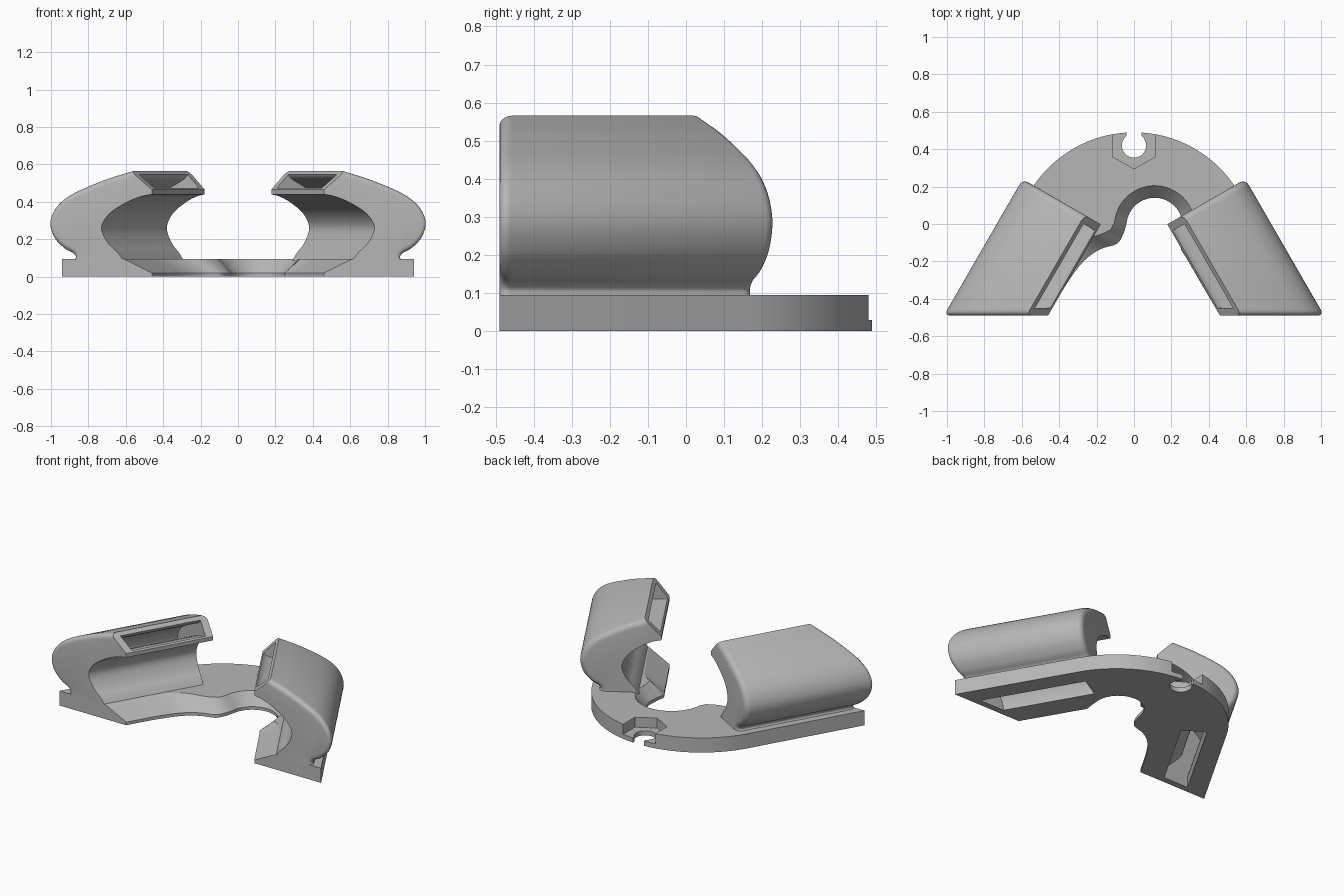
import bpy, bmesh, math
from mathutils import Vector

cube = bpy.data.objects.get("Cube")
if cube:
    bpy.data.objects.remove(cube, do_unlink=True)

grey = bpy.data.materials.new("mid grey")
grey.use_nodes = True
grey.diffuse_color = (0.47, 0.47, 0.47, 1)
grey.node_tree.nodes["Principled BSDF"].inputs["Base Color"].default_value = grey.diffuse_color

FRONT = -0.49                                   # plane of the front ends
RUN = Vector((0.5, math.sqrt(0.75)))            # direction of the -x arm, towards the back


def smooth(points, steps=5):
    """Catmull-Rom curve through the points."""
    p = [Vector(q) for q in points]
    p = [2 * p[0] - p[1]] + p + [2 * p[-1] - p[-2]]
    out = []
    for a, b, c, d in zip(p, p[1:], p[2:], p[3:]):
        for i in range(steps):
            t = i / steps
            out.append(0.5 * (2 * b + (c - a) * t + (2 * a - 5 * b + 4 * c - d) * t * t
                              + (3 * b - a - 3 * c + d) * t ** 3))
    return out + [p[-2]]


def loft(name, rings, rounded=None, radius=0):
    """Closed solid through rings of equal length; rounded picks end edges to fillet."""
    bm = bmesh.new()
    loops = [[bm.verts.new(v) for v in ring] for ring in rings]
    n = len(loops[0])
    for low, high in zip(loops, loops[1:]):
        for i in range(n):
            j = (i + 1) % n
            bm.faces.new((low[i], low[j], high[j], high[i]))
    bm.faces.new(loops[0][::-1])
    bm.faces.new(loops[-1])
    bmesh.ops.recalc_face_normals(bm, faces=bm.faces)
    if rounded:
        edges = [bm.edges.get((ring[i], ring[i + 1])) for ring in (loops[0], loops[-1]) for i in rounded]
        bmesh.ops.bevel(bm, geom=edges, offset=radius, offset_type='OFFSET',
                        segments=5, profile=0.5, affect='EDGES')
    mesh = bpy.data.meshes.new(name)
    bm.to_mesh(mesh)
    bm.free()
    mesh.materials.append(grey)
    obj = bpy.data.objects.new(name, mesh)
    bpy.context.collection.objects.link(obj)
    return obj


def arm_prism(name, profile, side, y_front, v_back, **fillet):
    """Run an x-z profile along an arm, from a front plane to a square back end."""
    def ring(distance):
        out = []
        for x, z in profile:
            p = Vector((x, FRONT)) + RUN * distance(x)
            out.append((-side * p.x, p.y, z))
        return out
    front = ring(lambda x: (y_front - FRONT) / RUN.y)
    back = ring(lambda x: v_back - RUN.dot(Vector((x, FRONT))))
    return loft(name, [front, back], **fillet)


def slab(name, outline, z0, z1):
    return loft(name, [[(x, y, z) for x, y in outline] for z in (z0, z1)])


def cut(obj, cutters):
    for cutter in cutters:
        mod = obj.modifiers.new("cut", 'BOOLEAN')
        mod.operation = 'DIFFERENCE'
        mod.solver = 'EXACT'
        mod.object = cutter
        bpy.context.view_layer.objects.active = obj
        bpy.ops.object.modifier_apply(modifier=mod.name)


def arc(cx, cy, r, start, end, n):
    angles = [math.radians(start + (end - start) * i / n) for i in range(n + 1)]
    return [Vector((cx + r * math.cos(a), cy + r * math.sin(a))) for a in angles]


# Base plate: rounded back, straight arms, sloped inner edge with an off-centre hole
outer = [Vector((0.94, FRONT))] + arc(0, -0.158, 0.648, 30, 150, 48) + [Vector((-0.94, FRONT))]


def inner_edge(left, right, r):
    return smooth(left, 4) + arc(0.11, -0.01, r, 175, -10, 32) + smooth(right, 4)


low = inner_edge([(-0.46, FRONT), (-0.36, -0.32), (-0.27, -0.2), (-0.18, -0.135), (-0.09, -0.105), (-0.055, -0.05)],
                 [(0.255, -0.08), (0.25, -0.13), (0.285, -0.19), (0.36, -0.32), (0.46, FRONT)], 0.15)
high = inner_edge([(-0.61, FRONT), (-0.5, -0.3), (-0.42, -0.17), (-0.31, -0.09), (-0.19, -0.06), (-0.125, -0.03)],
                  [(0.33, -0.08), (0.34, -0.11), (0.4, -0.15), (0.49, -0.29), (0.61, FRONT)], 0.215)
plate = loft("base_plate", [[(p.x, p.y, z) for p in outer + edge]
                            for edge, z in ((low, 0), (low, 0.02), (high, 0.095))])

# Keyhole and five-sided recess at the back
recess = slab("recess_cutter", [(-0.115, 0.36), (0, 0.295), (0.115, 0.36), (0.115, 0.6), (-0.115, 0.6)], 0.03, 0.2)
keyhole = slab("keyhole_cutter", arc(0, 0.42, 0.065, 127, 413, 32) + [Vector((0.039, 0.6)), Vector((-0.039, 0.6))],
               -0.1, 0.2)
cut(plate, [recess, keyhole])

# Hook profile: narrow neck, bulging back, slanted lip, hollow inner side
back_curve = smooth([(-0.895, 0.085), (-0.88, 0.105), (-0.895, 0.125), (-0.94, 0.15), (-0.993, 0.205),
                     (-1.017, 0.28), (-0.998, 0.35), (-0.947, 0.41), (-0.865, 0.46), (-0.715, 0.522),
                     (-0.575, 0.566)])
inner_curve = smooth([(-0.46, 0.44), (-0.52, 0.428), (-0.6, 0.395), (-0.69, 0.335), (-0.73, 0.26),
                      (-0.695, 0.18), (-0.645, 0.13), (-0.61, 0.085)])
hook = back_curve + [(-0.46, 0.465)] + inner_curve

# Passage inside each hook, from the wide slot underneath to the lip opening
passage = (smooth([(-0.805, -0.05), (-0.805, 0.03), (-0.81, 0.09), (-0.85, 0.14), (-0.9, 0.2), (-0.925, 0.28),
                   (-0.9, 0.35), (-0.83, 0.405), (-0.7, 0.465), (-0.58, 0.52), (-0.552, 0.548)], 3)
           + [(-0.505, 0.6), (-0.425, 0.525)]
           + smooth([(-0.47, 0.474), (-0.5, 0.455), (-0.58, 0.435), (-0.68, 0.395), (-0.75, 0.34), (-0.775, 0.27),
                     (-0.76, 0.2), (-0.71, 0.14), (-0.66, 0.09), (-0.635, 0.03), (-0.625, -0.05)], 3))

parts, cutters = [plate], [recess, keyhole]
for label, side in (("left", 1), ("right", -1)):
    body = arm_prism(label + "_hook", hook, side, FRONT, -0.09,
                     rounded=range(len(back_curve) - 1), radius=0.035)
    hollow = arm_prism(label + "_passage_cutter", passage, side, -0.45, -0.135)
    cut(body, [hollow])
    cut(plate, [hollow])
    parts.append(body)
    cutters.append(hollow)

for cutter in cutters:
    bpy.data.objects.remove(cutter, do_unlink=True)

# Smooth curves, sharp corners
for part in parts:
    bpy.ops.object.select_all(action='DESELECT')
    part.select_set(True)
    bpy.context.view_layer.objects.active = part
    bpy.ops.object.shade_smooth_by_angle(angle=math.radians(28))
